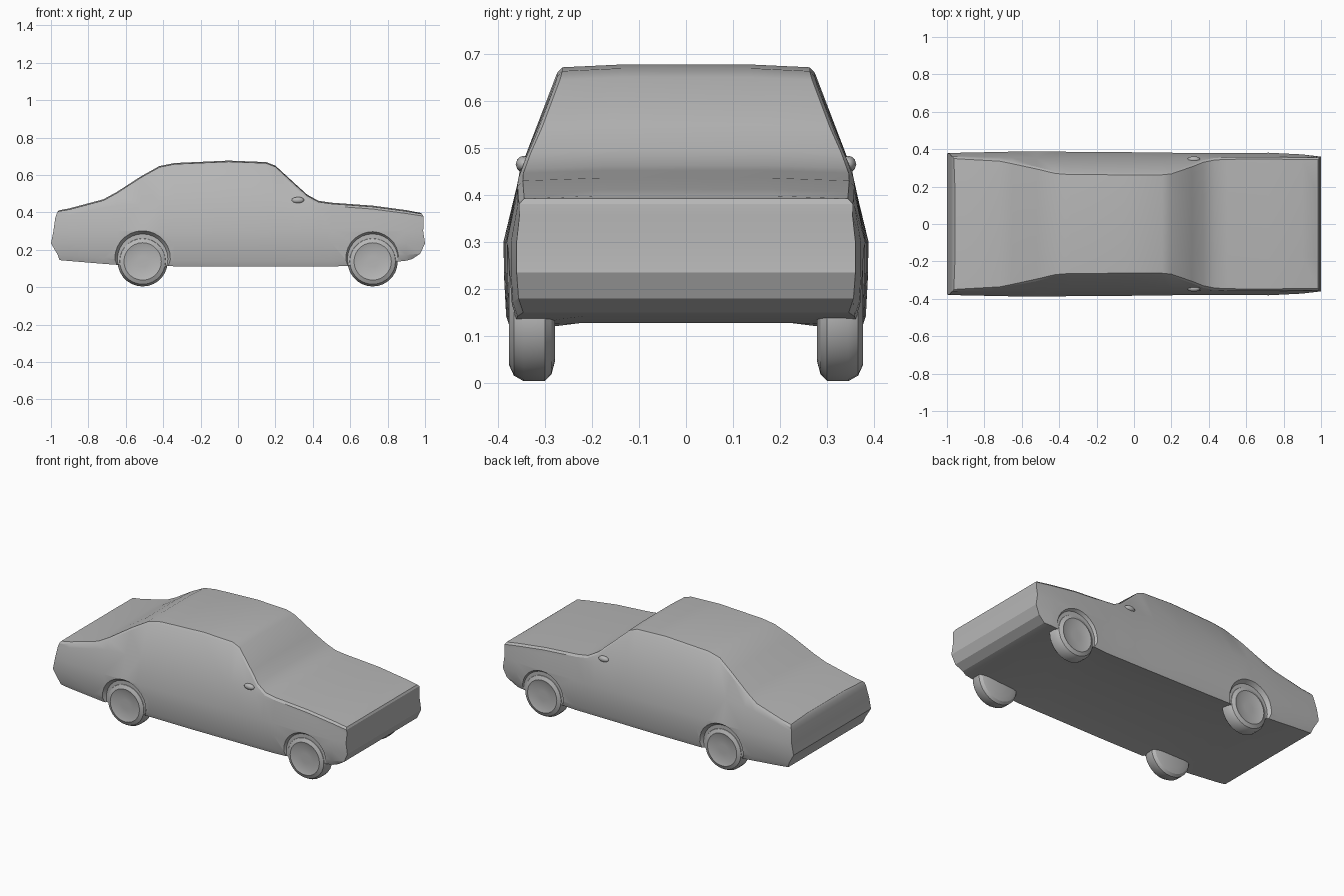
import bpy, bmesh, math
from mathutils import Vector, Matrix

old = bpy.data.objects.get("Cube")
if old:
    bpy.data.objects.remove(old, do_unlink=True)

grey = bpy.data.materials.new("plain grey")
grey.use_nodes = True
grey.diffuse_color = (0.47, 0.47, 0.47, 1)
grey.node_tree.nodes["Principled BSDF"].inputs["Base Color"].default_value = (0.47, 0.47, 0.47, 1)


def make_object(name, bm, angle=30):
    bmesh.ops.recalc_face_normals(bm, faces=bm.faces)
    mesh = bpy.data.meshes.new(name)
    bm.to_mesh(mesh)
    bm.free()
    mesh.materials.append(grey)
    obj = bpy.data.objects.new(name, mesh)
    bpy.context.collection.objects.link(obj)
    bpy.ops.object.select_all(action='DESELECT')
    obj.select_set(True)
    bpy.context.view_layer.objects.active = obj
    bpy.ops.object.shade_smooth_by_angle(angle=math.radians(angle))
    return obj


def half_section(bottom, mid_w, belt_z, belt_w, top_z, top_w):
    """Half outline (y, z) from the floor up to the crown."""
    return [(0.22, max(bottom, 0.128)), (mid_w - 0.014, bottom), (mid_w - 0.004, bottom + 0.03),
            (mid_w, 0.235), (mid_w, 0.30), (belt_w, belt_z),
            (top_w + 0.003, top_z - 0.018), (top_w - 0.008, top_z - 0.006),
            (top_w * 0.5, top_z)]


# Body stations: x, floor z, widest half width, belt z, belt half width, top z, top half width
stations = [
    (-0.90, 0.140, 0.382, 0.385, 0.362, 0.422, 0.354),
    (-0.72, 0.125, 0.385, 0.425, 0.358, 0.470, 0.344),
    (-0.65, 0.120, 0.387, 0.437, 0.355, 0.508, 0.330),
    (-0.52, 0.115, 0.388, 0.445, 0.353, 0.592, 0.302),
    (-0.42, 0.113, 0.387, 0.450, 0.352, 0.648, 0.278),
    (-0.34, 0.112, 0.386, 0.452, 0.352, 0.664, 0.272),
    (-0.05, 0.110, 0.384, 0.455, 0.352, 0.677, 0.271),
    (0.15, 0.110, 0.382, 0.455, 0.352, 0.669, 0.271),
    (0.20, 0.110, 0.381, 0.455, 0.352, 0.650, 0.276),
    (0.31, 0.110, 0.380, 0.452, 0.353, 0.549, 0.314),
    (0.37, 0.110, 0.380, 0.442, 0.355, 0.495, 0.338),
    (0.43, 0.110, 0.379, 0.425, 0.358, 0.462, 0.350),
    (0.50, 0.110, 0.379, 0.415, 0.359, 0.452, 0.354),
    (0.72, 0.122, 0.381, 0.398, 0.360, 0.436, 0.355),
    (0.90, 0.142, 0.372, 0.378, 0.358, 0.412, 0.353),
]
sections = [([s[0]] * 9, half_section(*s[1:])) for s in stations]

# Shaped tail and nose: one x per outline point gives the bumper and panels
tail = ([-0.955, -0.955, -0.965, -1.0, -0.987, -0.977, -0.970, -0.963, -0.957],
        half_section(0.145, 0.378, 0.370, 0.364, 0.411, 0.358))
nose = ([0.93, 0.93, 0.975, 1.0, 0.990, 0.993, 0.991, 0.984, 0.974],
        half_section(0.150, 0.360, 0.355, 0.354, 0.398, 0.352))
sections = [tail] + sections + [nose]

bm = bmesh.new()
rings = []
for xs, outline in sections:
    left = [bm.verts.new((x, y, z)) for x, (y, z) in zip(xs, outline)]
    right = [bm.verts.new((x, -y, z)) for x, (y, z) in zip(xs, outline)]
    rings.append((left, right))
for (la, ra), (lb, rb) in zip(rings, rings[1:]):
    loop_a, loop_b = la + ra[::-1], lb + rb[::-1]
    for i in range(len(loop_a)):
        j = (i + 1) % len(loop_a)
        bm.faces.new((loop_a[i], loop_a[j], loop_b[j], loop_b[i]))
for left, right in (rings[0], rings[-1]):
    for i in range(len(left) - 1):
        bm.faces.new((left[i], left[i + 1], right[i + 1], right[i]))
body = make_object("car_body", bm, 24)


def lathe(name, profile, centre, side, steps=28):
    """Turn a (radius, y) profile around a sideways axle."""
    bm = bmesh.new()
    verts = [bm.verts.new((0, y, r)) for r, y in profile]
    edges = [bm.edges.new(pair) for pair in zip(verts, verts[1:])]
    bmesh.ops.spin(bm, geom=verts + edges, cent=(0, 0, 0), axis=(0, 1, 0),
                   angle=math.tau, steps=steps, use_duplicate=False)
    bmesh.ops.remove_doubles(bm, verts=bm.verts, dist=0.0005)
    bmesh.ops.transform(bm, matrix=Matrix.Translation(Vector(centre))
                        @ Matrix.Scale(side, 4, (0, 1, 0)), verts=bm.verts)
    return make_object(name, bm)


# Wheels, almost flush with the sides, and the shallow arches around them
wheel_profile = [(0, 0.278), (0.09, 0.278), (0.12, 0.286), (0.134, 0.30),
                 (0.134, 0.345), (0.122, 0.366), (0.10, 0.376),
                 (0.08, 0.370), (0.03, 0.366), (0, 0.368)]
arch_profile = [(0, 0.364), (0.135, 0.364), (0.175, 0.42), (0, 0.42)]
for end, x in (("front", 0.72), ("rear", -0.51)):
    for side_name, side in (("left", 1), ("right", -1)):
        lathe(f"{end}_{side_name}_wheel", wheel_profile, (x, 0, 0.138), side)
        cutter = lathe(f"{end}_{side_name}_arch_cutter", arch_profile, (x, 0, 0.150), side)
        cutter.hide_render = True
        cut = body.modifiers.new("wheel arch", 'BOOLEAN')
        cut.operation = 'DIFFERENCE'
        cut.solver = 'EXACT'
        cut.object = cutter

# Apply the arch cuts and discard the cutters
bpy.ops.object.select_all(action='DESELECT')
body.select_set(True)
bpy.context.view_layer.objects.active = body
for modifier in list(body.modifiers):
    cutter = modifier.object
    bpy.ops.object.modifier_apply(modifier=modifier.name)
    bpy.data.objects.remove(cutter, do_unlink=True)
bpy.ops.object.shade_smooth_by_angle(angle=math.radians(24))

# Small door mirrors
for side_name, side in (("left", 1), ("right", -1)):
    bm = bmesh.new()
    bmesh.ops.create_icosphere(bm, subdivisions=2, radius=1)
    bmesh.ops.transform(bm, matrix=Matrix.Translation((0.32, side * 0.345, 0.465))
                        @ Matrix.Diagonal((0.035, 0.017, 0.018, 1)), verts=bm.verts)
    make_object(f"{side_name}_door_mirror", bm, 60)
